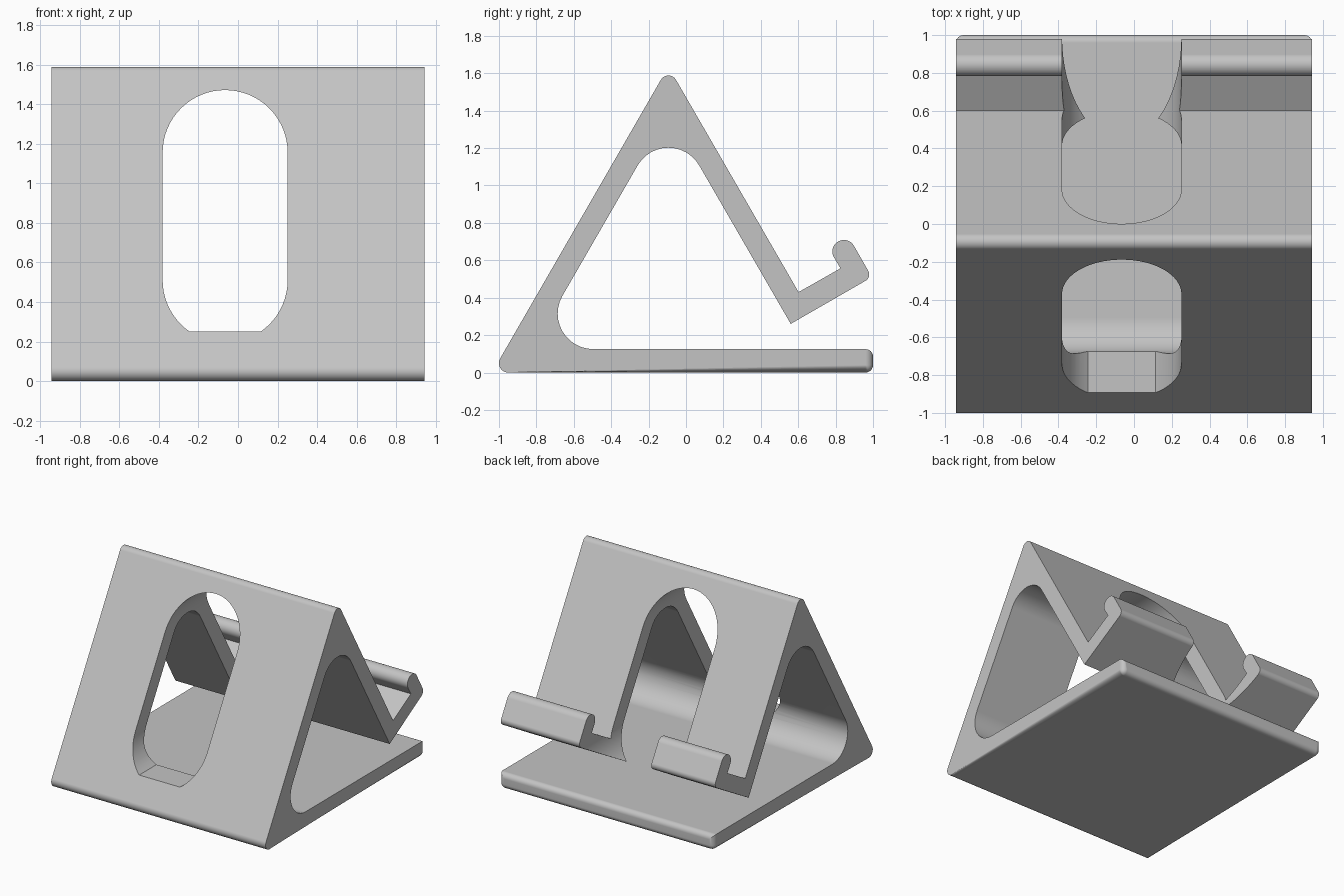
import bpy, bmesh
from math import pi, cos, sin
from mathutils import Vector

cube = bpy.data.objects.get("Cube")
if cube:
    bpy.data.objects.remove(cube, do_unlink=True)

HALF_W = 0.943
ROUND = 0.04

grey = bpy.data.materials.new("light grey plastic")
grey.use_nodes = True
COLOUR = (0.55, 0.55, 0.55, 1)
grey.diffuse_color = COLOUR
grey.node_tree.nodes["Principled BSDF"].inputs["Base Color"].default_value = COLOUR


def rounded(corners, steps=12):
    """Turn (u, v, radius) corners into an outline with round corners."""
    out = []
    for i, (u, v, r) in enumerate(corners):
        p = Vector((u, v))
        if r == 0:
            out.append(p)
            continue
        a = (Vector(corners[i - 1][:2]) - p).normalized()
        b = (Vector(corners[(i + 1) % len(corners)][:2]) - p).normalized()
        half = a.angle(b) / 2
        centre = p + (a + b).normalized() * (r / sin(half))
        start = p + a * (r / (sin(half) / cos(half))) - centre
        end = p + b * (r / (sin(half) / cos(half))) - centre
        sweep = start.angle_signed(end)
        for k in range(steps + 1):
            t = -sweep * k / steps
            out.append(centre + Vector((start.x * cos(t) - start.y * sin(t),
                                        start.x * sin(t) + start.y * cos(t))))
    return out


def extrude(points, step):
    """Make a closed solid from a flat loop of 3D points."""
    bm = bmesh.new()
    face = bm.faces.new([bm.verts.new(p) for p in points])
    res = bmesh.ops.extrude_face_region(bm, geom=[face], use_keep_orig=True)
    moved = [g for g in res["geom"] if isinstance(g, bmesh.types.BMVert)]
    bmesh.ops.translate(bm, verts=moved, vec=step)
    bmesh.ops.recalc_face_normals(bm, faces=bm.faces[:])
    return bm


def make_object(name, bm):
    mesh = bpy.data.meshes.new(name)
    bm.to_mesh(mesh)
    bm.free()
    mesh.materials.append(grey)
    obj = bpy.data.objects.new(name, mesh)
    bpy.context.collection.objects.link(obj)
    return obj


# Side profile: base, inner hollow, back rest, ledge with lip, apex
profile = rounded([
    (-1.037, 0, 0.05), (1, 0, 0), (1, 0.125, 0),
    (-0.825, 0.125, 0.19), (-0.094, 1.392, 0.19),
    (0.56, 0.26, 0), (0.994, 0.51, ROUND),
    (0.867, 0.731, 0.061), (0.759, 0.669, 0.061),
    (0.826, 0.557, 0), (0.602, 0.43, 0), (-0.094, 1.635, 0.047)])
bm = extrude([(-HALF_W, p.x, p.y) for p in profile], (2 * HALF_W, 0, 0))

# Rounded underside and rear edges of the base
def on_base_edge(e):
    a, b = (v.co for v in e.verts)
    along_bottom = max(a.z, b.z) < 0.001 and max(a.y, b.y) > 0.9
    return along_bottom or min(a.y, b.y) > 0.999

bmesh.ops.bevel(bm, geom=[e for e in bm.edges if on_base_edge(e)], offset=ROUND,
                offset_type='OFFSET', segments=6, profile=0.5, affect='EDGES')
stand = make_object("folding_stand_body", bm)

# Long rounded opening through both walls, flat at the bottom
CX, R, LOW, HIGH, FLOOR = -0.065, 0.316, 0.51, 1.155, 0.25
N = 32
upper = [(CX + R * cos(pi * k / N), HIGH + R * sin(pi * k / N)) for k in range(N + 1)]
lower = [(CX + R * cos(pi + pi * k / N), LOW + R * sin(pi + pi * k / N)) for k in range(N + 1)]
cut_half = (R * R - (LOW - FLOOR) ** 2) ** 0.5
lower = [p for p in lower if p[1] > FLOOR + 0.002]
left = [p for p in lower if p[0] < CX] + [(CX - cut_half, FLOOR)]
right = [(CX + cut_half, FLOOR)] + [p for p in lower if p[0] > CX]
slot = upper + left + right
cutter = make_object("slot_cutter", extrude([(x, -1.3, z) for x, z in slot], (0, 2.6, 0)))
cutter.hide_render = True

bpy.ops.object.select_all(action='DESELECT')
stand.select_set(True)
bpy.context.view_layer.objects.active = stand
cut = stand.modifiers.new("slot", 'BOOLEAN')
cut.operation = 'DIFFERENCE'
cut.solver = 'EXACT'
cut.object = cutter
bpy.ops.object.modifier_apply(modifier=cut.name)
bpy.data.objects.remove(cutter, do_unlink=True)

# Smooth curves, flat walls
bpy.ops.object.shade_smooth_by_angle(angle=0.5)
normals = stand.modifiers.new("flat_walls", 'WEIGHTED_NORMAL')
normals.keep_sharp = True
